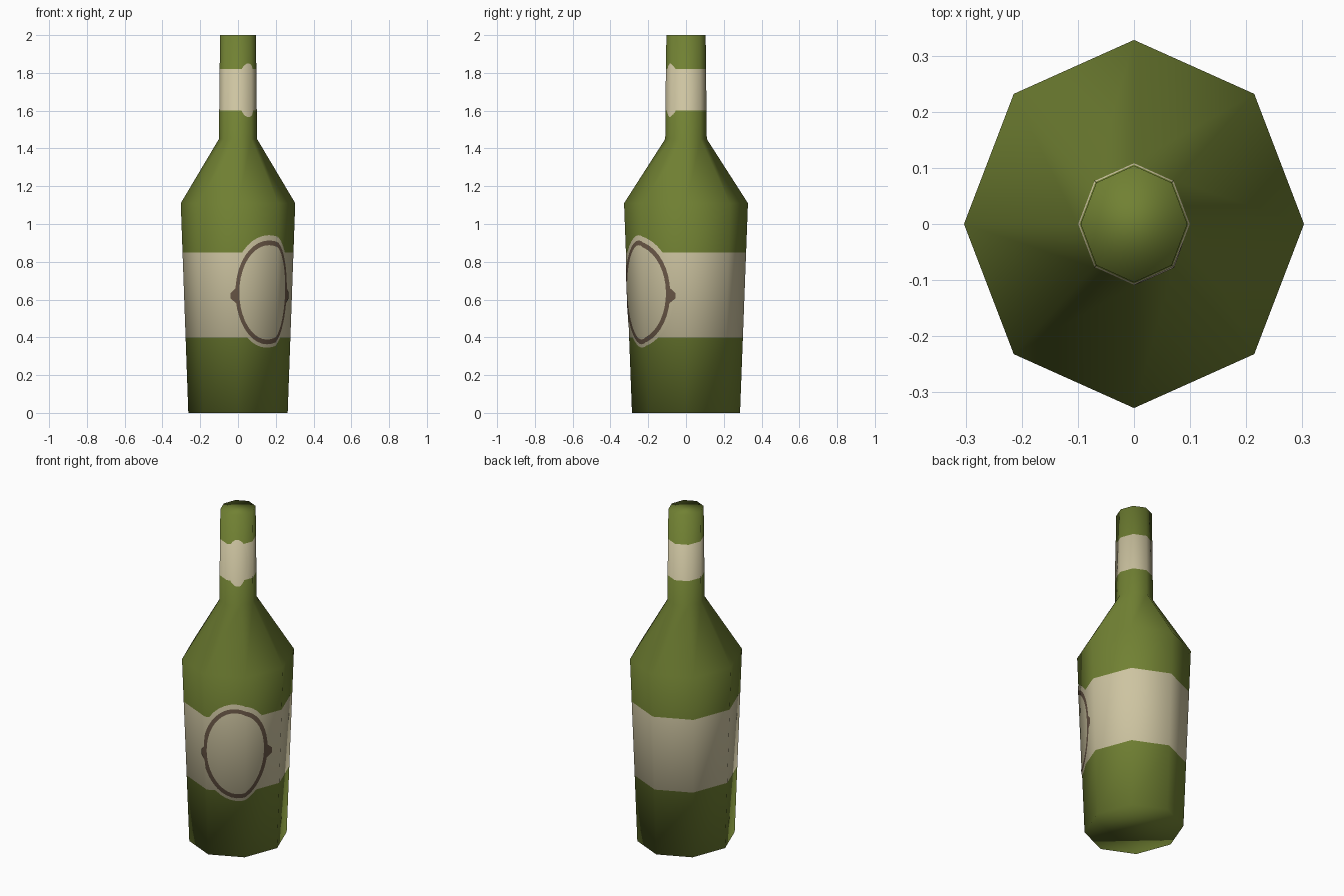
import bpy, bmesh, math
from mathutils import Vector

if "Cube" in bpy.data.objects:
    bpy.data.objects.remove(bpy.data.objects["Cube"])


def material(name, rgb):
    m = bpy.data.materials.new(name)
    m.diffuse_color = (*rgb, 1)
    m.use_nodes = True
    m.node_tree.nodes["Principled BSDF"].inputs["Base Color"].default_value = m.diffuse_color
    return m


GREEN = material("green glass", (0.165, 0.22, 0.033))
CREAM = material("cream paper", (0.61, 0.55, 0.355))
BROWN = material("brown ink", (0.15, 0.10, 0.065))

# Bottle profile: height, x radius, y radius, upward part of the smooth normal
PROFILE = [(0, 0.263, 0.286, -0.63), (1.11, 0.303, 0.328, 0.26),
           (1.45, 0.101, 0.110, 0.27), (2.0, 0.095, 0.104, 0.63)]
STEP = 45  # eight-sided


def skin(angle, z, lift=0.0):
    """Point and smooth normal on the faceted bottle wall."""
    k = 0
    while k < len(PROFILE) - 2 and z > PROFILE[k + 1][0]:
        k += 1
    lo, hi = PROFILE[k], PROFILE[k + 1]
    t = (z - lo[0]) / (hi[0] - lo[0])
    rx, ry, nz = (a + (b - a) * t for a, b in zip(lo[1:], hi[1:]))
    side = math.floor(angle / STEP + 1e-6)
    f = angle / STEP - side
    a, b = math.radians(side * STEP), math.radians((side + 1) * STEP)
    c = math.cos(a) * (1 - f) + math.cos(b) * f
    s = math.sin(a) * (1 - f) + math.sin(b) * f
    nr = math.sqrt(1 - nz * nz)
    n = Vector((c, s, 0)).normalized() * nr + Vector((0, 0, nz))
    return Vector((c * (rx + lift), s * (ry + lift), z)), n


def finish(name, points, faces, mats):
    me = bpy.data.meshes.new(name)
    me.from_pydata([p for p, n in points], [], faces)
    for m in mats:
        me.materials.append(m)
    me.polygons.foreach_set("use_smooth", [True] * len(me.polygons))
    me.normals_split_custom_set_from_vertices([n for p, n in points])
    ob = bpy.data.objects.new(name, me)
    bpy.context.collection.objects.link(ob)
    return ob


# Bottle with paper bands cut into the wall
levels = [0, 0.4, 0.85, 1.11, 1.45, 1.6, 1.82, 2.0]
pts = [skin(i * STEP, z) for z in levels for i in range(8)]
faces = [(r * 8 + i, r * 8 + (i + 1) % 8, r * 8 + 8 + (i + 1) % 8, r * 8 + 8 + i)
         for r in range(len(levels) - 1) for i in range(8)]
last = len(pts) - 8
faces += [tuple(range(7, -1, -1)), tuple(range(last, last + 8))]
bottle = finish("bottle", pts, faces, [GREEN, CREAM])
for p in bottle.data.polygons:
    if 0.4 < p.center.z < 0.85 or 1.6 < p.center.z < 1.82:
        p.material_index = 1


def decal(name, polys, mat, lift):
    """Flat shapes in (angle, height), split at the corners and wrapped on."""
    bm = bmesh.new()
    for poly in polys:
        bm.faces.new([bm.verts.new((u, z, 0)) for u, z in poly])
    for corner in (-90, -45, 0):
        bmesh.ops.bisect_plane(bm, geom=bm.verts[:] + bm.edges[:] + bm.faces[:],
                               dist=1e-5, plane_co=(corner, 0, 0), plane_no=(1, 0, 0))
    bmesh.ops.remove_doubles(bm, verts=bm.verts[:], dist=1e-5)
    bm.verts.index_update()
    pts = [skin(v.co.x, v.co.y, lift) for v in bm.verts]
    faces = [[v.index for v in f.verts] for f in bm.faces]
    bm.free()
    return finish(name, pts, faces, [mat])


MID = -55  # labels face the front right corner


def oval(z, du, dz, n=40):
    return [(MID + du * math.cos(2 * math.pi * i / n),
             z + dz * math.sin(2 * math.pi * i / n)) for i in range(n)]


# Oval bulges of the main and neck labels
decal("label_oval", [oval(0.643, 42, 0.298)], CREAM, 0.002)
decal("neck_label_oval", [oval(1.708, 36, 0.142)], CREAM, 0.0015)

# Printed ring with a pointed knob on each side
outer, inner = oval(0.638, 38, 0.275), oval(0.638, 33.5, 0.25)
ring = [(outer[i - 1], outer[i], inner[i], inner[i - 1]) for i in range(len(outer))]
knobs = [[(MID + 37, 0.58), (MID + 43.5, 0.605), (MID + 43.5, 0.635), (MID + 37, 0.665)],
         [(MID - 37, 0.665), (MID - 43.5, 0.635), (MID - 43.5, 0.605), (MID - 37, 0.58)]]
decal("label_ring", ring, BROWN, 0.004)
decal("label_knobs", knobs, BROWN, 0.0045)
